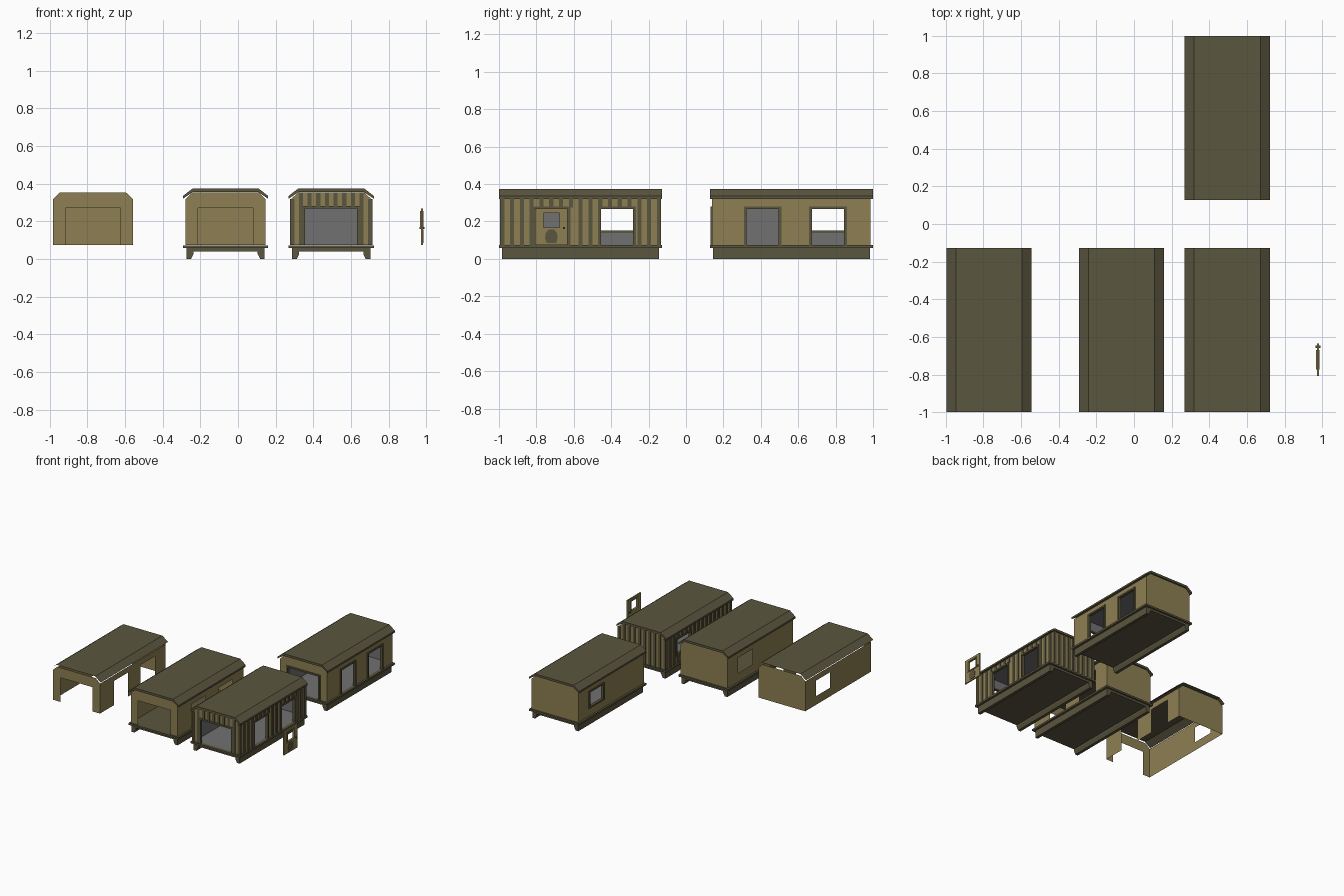
import bpy, bmesh

if "Cube" in bpy.data.objects:
    bpy.data.objects.remove(bpy.data.objects["Cube"])


def mat(name, c):
    m = bpy.data.materials.new(name)
    m.diffuse_color = (*c, 1)
    m.use_nodes = True
    m.node_tree.nodes["Principled BSDF"].inputs["Base Color"].default_value = m.diffuse_color
    return m


WALL = mat("khaki_wall", (0.27, 0.215, 0.085))
TRIM = mat("dark_olive_trim", (0.105, 0.093, 0.05))
GRAY = mat("grey_interior", (0.165, 0.165, 0.17))

# Shared hut measurements (relative to the hut centre)
HX, HY = 0.212, 0.424          # wall half sizes
Z0, ZS, ZT = 0.074, 0.319, 0.354   # wall foot, eave, top
CH = 0.175                     # half width of flat top
FO, OT = 0.146, 0.272          # front opening half width, opening top
DOORS = [(-0.245, -0.063), (0.103, 0.287)]
WIN = (0.103, 0.287, 0.145, OT)


class Part:
    """Collects polygons and boxes into one object."""
    def __init__(self, name, m, cx=0, cy=0):
        self.bm, self.name, self.m, self.c = bmesh.new(), name, m, (cx, cy)

    def poly(self, pts):
        return self.bm.faces.new([self.bm.verts.new((p[0] + self.c[0], p[1] + self.c[1], p[2])) for p in pts])

    def prism(self, pts, axis_vec):
        f = self.poly(pts)
        r = bmesh.ops.extrude_face_region(self.bm, geom=[f], use_keep_orig=True)
        vs = [e for e in r["geom"] if isinstance(e, bmesh.types.BMVert)]
        bmesh.ops.translate(self.bm, verts=vs, vec=axis_vec)

    def box(self, x0, x1, y0, y1, z0, z1):
        self.prism([(x0, y0, z0), (x1, y0, z0), (x1, y1, z0), (x0, y1, z0)], (0, 0, z1 - z0))

    def done(self, recalc=True):
        if recalc:
            bmesh.ops.recalc_face_normals(self.bm, faces=self.bm.faces[:])
        me = bpy.data.meshes.new(self.name)
        self.bm.to_mesh(me)
        self.bm.free()
        me.materials.append(self.m)
        ob = bpy.data.objects.new(self.name, me)
        bpy.context.collection.objects.link(ob)
        return ob


def shell(name, m, cx, cy, inset=0.0, ceiling=False):
    """Thin wall sheets with the front opening, two side doors and one window."""
    p = Part(name, m, cx, cy)
    hx, hy, zs, zt = HX - inset, HY - inset, ZS - inset * 0.5, ZT - inset * 0.5
    top = [(-hx, Z0), (-hx, zs), (-CH, zt), (CH, zt), (hx, zs), (hx, Z0)]
    gap = [(FO, Z0), (FO, OT), (-FO, OT), (-FO, Z0)]
    p.poly([(x, -hy, z) for x, z in (top + gap)[::-1]])
    p.poly([(x, hy, z) for x, z in top])
    side = [(hy, Z0), (hy, zs), (-hy, zs), (-hy, Z0)]
    for a, b in DOORS:
        side += [(a, Z0), (a, OT), (b, OT), (b, Z0)]
    p.poly([(hx, y, z) for y, z in side])
    a, b, c, d = WIN
    for y0, y1, z0, z1 in [(-hy, a, Z0, zs), (b, hy, Z0, zs), (a, b, Z0, c), (a, b, d, zs)]:
        p.poly([(-hx, y0, z0), (-hx, y0, z1), (-hx, y1, z1), (-hx, y1, z0)])
    if ceiling:
        for (x0, z0), (x1, z1) in zip(top[1:4], top[2:5]):
            p.poly([(x0, -hy, z0), (x1, -hy, z1), (x1, hy, z1), (x0, hy, z0)])
        p.poly([(-hx, -hy, Z0 + .001), (hx, -hy, Z0 + .001), (hx, hy, Z0 + .001), (-hx, hy, Z0 + .001)])
    return p.done(False)


ROOF = [(-0.226, 0.336), (-0.176, 0.374), (0.176, 0.374), (0.226, 0.336)]


def roof(name, cx, cy, solid=True):
    p = Part(name, TRIM, cx, cy)
    if solid:
        under = [(0.226, 0.321), (0.173, 0.356), (-0.173, 0.356), (-0.226, 0.321)]
        p.prism([(x, -0.435, z) for x, z in ROOF + under], (0, 0.87, 0))
        return p.done()
    for (x0, z0), (x1, z1) in zip(ROOF, ROOF[1:]):
        p.poly([(x0, -0.435, z0), (x1, -0.435, z1), (x1, 0.435, z1), (x0, 0.435, z0)][::-1])
    return p.done(False)


def base(name, cx, cy):
    p = Part(name, TRIM, cx, cy)
    p.box(-0.226, 0.226, -0.435, 0.435, 0.058, 0.073)          # floor slab
    p.box(-0.205, 0.205, -0.42, 0.42, 0.04, 0.058)             # under frame
    for s in (-1, 1):                                          # tapered skids
        p.prism([(s * x, -0.42, z) for x, z in
                 [(0.208, 0.058), (0.208, 0), (0.184, 0), (0.17, 0.028), (0.17, 0.058)]], (0, 0.84, 0))
    p.done()


def trims(name, cx, cy):
    """Frames round every opening."""
    p = Part(name, TRIM, cx, cy)
    i, o, w = 0.014, 0.008, 0.009
    y0, y1 = -HY - o, -HY + i
    for s in (-1, 1):
        a, b = sorted((s * (FO + 0.006), s * (FO - 0.008)))
        p.box(a, b, y0, y1, Z0, OT + w)
    p.box(-FO, FO, y0, y1, OT - 0.004, OT + w)
    for sx, a, b, z in [(1, *DOORS[0], Z0), (1, *DOORS[1], Z0), (-1, WIN[0], WIN[1], WIN[2] - 0.007)]:
        x0, x1 = sorted((sx * (HX - i), sx * (HX + o)))
        p.box(x0, x1, a - w, a + 0.006, z, OT + w)
        p.box(x0, x1, b - 0.006, b + w, z, OT + w)
        p.box(x0, x1, a, b, OT - 0.004, OT + w)
        if sx < 0:
            p.box(x0, x1, a, b, z, z + 0.014)
    p.done()


def battens(name, cx, cy):
    """Upright cladding strips, cut short over openings."""
    p = Part(name, TRIM, cx, cy)
    d, w = 0.006, 0.011

    def spans(u, holes):
        for a, b, z0, z1 in holes:
            if a - w < u < b + w:
                return [(lo, hi) for lo, hi in ((Z0, z0), (z1 + 0.004, ZS)) if hi - lo > 0.01]
        return [(Z0, ZS)]

    n = 16
    for k in range(n + 1):
        y = -HY + w - d + k * 2 * (HY - w + d) / n
        for sx, holes in ((1, [(a, b, Z0, OT) for a, b in DOORS]), (-1, [WIN])):
            x0, x1 = sorted((sx * HX, sx * (HX + d)))
            for lo, hi in spans(y, holes):
                p.box(x0, x1, y - w, y + w, lo, hi)
    n = 9
    for k in range(n + 1):
        x = -HX + w - d + k * 2 * (HX - w + d) / n
        up = ZT - ZS if abs(x) < CH else 0
        for sy, holes in ((-1, [(-FO, FO, Z0, OT)]), (1, [])):
            y0, y1 = sorted((sy * HY, sy * (HY + d)))
            for lo, hi in spans(x, holes):
                p.box(x - w, x + w, y0, y1, lo, hi + up)
    p.done()


# Four huts in increasing detail
BX, CY = 0.495, 0.5635
shell("bare_hut_walls", WALL, -0.77, -CY)
roof("bare_hut_roof", -0.77, -CY, solid=False)

shell("plain_hut_walls", WALL, -0.066, -CY)
roof("plain_hut_roof", -0.066, -CY)
base("plain_hut_base", -0.066, -CY)

for label, y in (("clad_hut", -CY), ("framed_hut", CY)):
    shell(label + "_walls", WALL, BX, y)
    shell(label + "_interior", GRAY, BX, y, 0.012, True)
    roof(label + "_roof", BX, y)
    base(label + "_base", BX, y)
    trims(label + "_frames", BX, y)
battens("clad_hut_battens", BX, -CY)

# Loose door with window hole, raised window frame, knob and lower plate
DX, DY = 0.976, -0.72


def ring(p, x0, x1, o, i):
    """Rectangular ring; o and i are (y0, y1, z0, z1)."""
    p.box(x0, x1, o[0], i[0], o[2], o[3])
    p.box(x0, x1, i[1], o[1], o[2], o[3])
    p.box(x0, x1, i[0], i[1], o[2], i[2])
    p.box(x0, x1, i[0], i[1], i[3], o[3])


hole = (-0.043, 0.043, 0.168, 0.246)
d = Part("door_panel", WALL, DX, DY)
ring(d, -0.005, 0.005, (-0.086, 0.086, Z0, 0.27), hole)
d.done()
f = Part("door_window_frame", WALL, DX, DY)
ring(f, -0.009, 0.009, (-0.052, 0.052, 0.159, 0.255), hole)
f.done()
e = Part("door_lower_plate", TRIM, DX, DY)
e.prism([(0.005, y, z) for y, z in [(-0.026, 0.085), (0.026, 0.085), (0.034, 0.115), (0.03, 0.138),
        (0.014, 0.158), (-0.014, 0.158), (-0.03, 0.138), (-0.034, 0.115)]], (0.003, 0, 0))
e.done()
k = Part("door_handle", TRIM, DX, DY)
k.box(-0.013, 0.015, 0.062, 0.074, 0.159, 0.171)
k.done()
